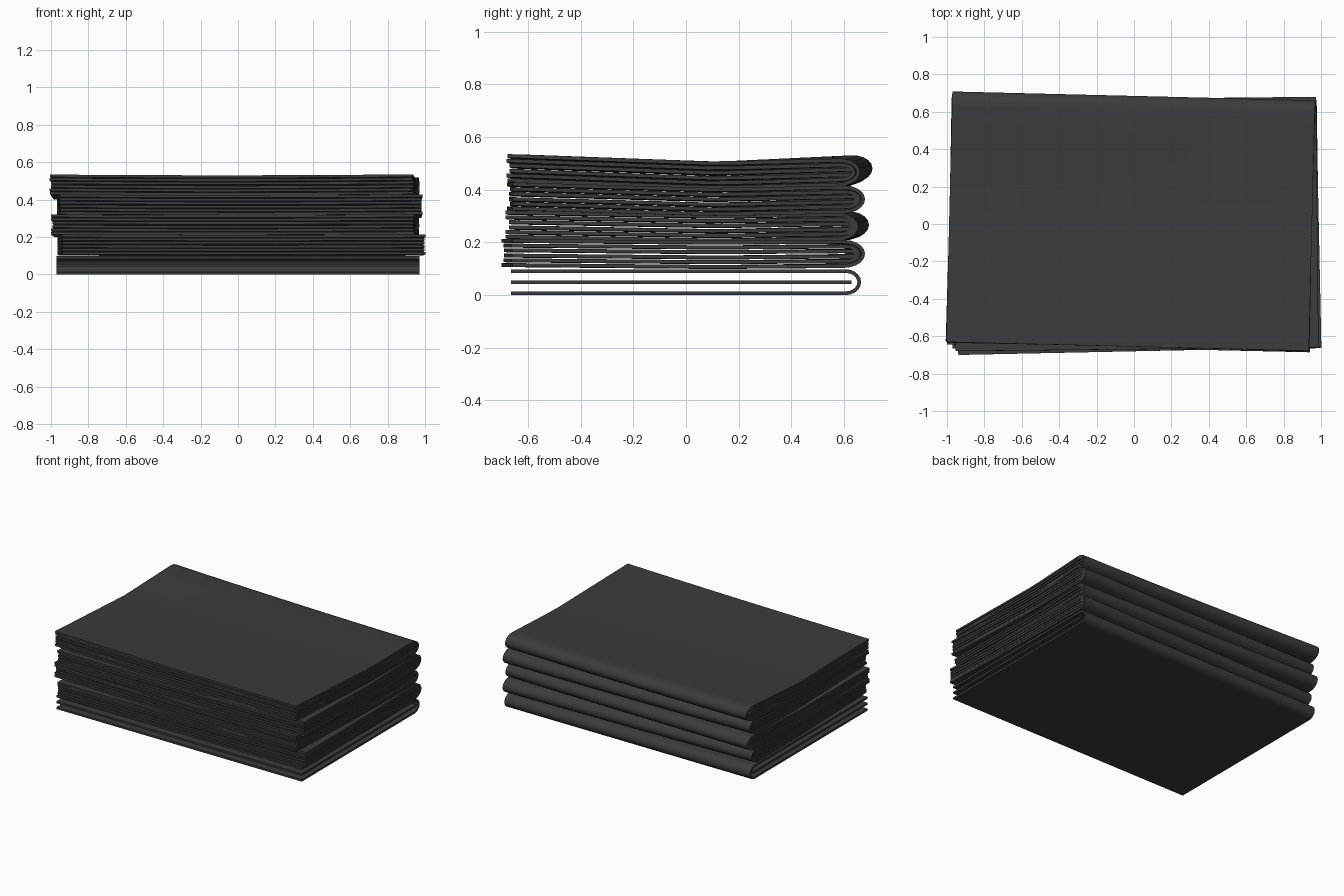
import bpy, bmesh, math, random
from mathutils import Matrix, Vector

if "Cube" in bpy.data.objects:
    bpy.data.objects.remove(bpy.data.objects["Cube"], do_unlink=True)
random.seed(4)

mat = bpy.data.materials.new("charcoal cloth")
mat.use_nodes = True
colour = (0.044, 0.044, 0.044, 1)
mat.diffuse_color = colour
mat.node_tree.nodes["Principled BSDF"].inputs["Base Color"].default_value = colour

PITCH, THICK = 0.1, 0.014
X_STEPS, Y_STEPS, ARC_STEPS = 12, 10, 10


def lift(x, y, level):
    """Sag of the stack: corners rise and the middle dips, more so higher up."""
    ends = abs(y - 0.12) / 0.6
    side = 1 - 0.3 * x if y > 0.12 else 1
    return level * (0.022 * ends * side + 0.005 * x * x - 0.004)


def fold_profile(inset, front, back, height, stretch):
    """Open U in y and z: lower leaf, rounded back fold, upper leaf."""
    low = THICK / 2 + inset
    high = height - low
    radius = (high - low) / 2
    reach = radius * stretch
    turn = back - THICK / 2 - inset * 0.7 - reach
    mid = (low + high) / 2
    ys = [front + (turn - front) * i / Y_STEPS for i in range(Y_STEPS)]
    arc = []
    for i in range(ARC_STEPS + 1):
        a = -math.pi / 2 + math.pi * i / ARC_STEPS
        arc.append((turn + reach * math.cos(a), mid + radius * math.sin(a)))
    return [(y, low) for y in ys] + arc + [(y, high) for y in reversed(ys)]


def folded_sheet(name, profile, half_x, base, yaw, shift, level):
    """One folded sheet, turned and sagged, then given thickness."""
    bm = bmesh.new()
    turn = Matrix.Rotation(math.radians(yaw), 3, "Z")
    rows = []
    for y, z in profile:
        row = []
        for i in range(X_STEPS + 1):
            x = -half_x + 2 * half_x * i / X_STEPS
            p = turn @ Vector((x, y, z + base)) + Vector((*shift, 0))
            p.z += lift(p.x, p.y, level)
            row.append(bm.verts.new(p))
        rows.append(row)
    for a, b in zip(rows, rows[1:]):
        for i in range(X_STEPS):
            bm.faces.new((a[i], b[i], b[i + 1], a[i + 1]))
    mesh = bpy.data.meshes.new(name)
    bm.to_mesh(mesh)
    bm.free()
    mesh.materials.append(mat)
    obj = bpy.data.objects.new(name, mesh)
    bpy.context.collection.objects.link(obj)
    bpy.ops.object.select_all(action="DESELECT")
    obj.select_set(True)
    bpy.context.view_layer.objects.active = obj
    solid = obj.modifiers.new("thickness", "SOLIDIFY")
    solid.thickness = THICK
    solid.offset = 0
    bpy.ops.object.modifier_apply(modifier=solid.name)
    bm = bmesh.new()
    bm.from_mesh(obj.data)
    bmesh.ops.recalc_face_normals(bm, faces=bm.faces)
    bm.to_mesh(obj.data)
    bm.free()
    bpy.ops.object.shade_smooth_by_angle(angle=math.radians(35))


# Bottom bundle: square, with a gap around its thin inner sheet
for k, inset in enumerate((0, 0.042)):
    profile = fold_profile(inset, -0.665, 0.665, 0.098, 1.2)
    folded_sheet(f"bottom_bundle_sheet_{k + 1}", profile, 0.97, 0, 0, (0, 0), 0)

# Upper bundles, each turned a little and packed close: yaw, shift
bundles = [
    (1.2, (0.018, -0.01)),
    (-1.2, (-0.015, 0.005)),
    (0.6, (0.01, 0)),
    (-1.4, (-0.018, 0.015)),
]
for n, (yaw, shift) in enumerate(bundles, 1):
    for k, inset in enumerate((0, 0.018, 0.036)):
        loose = random.uniform(0, 0.01) if k else 0
        skew = random.uniform(-0.4, 0.4) if k else 0
        profile = fold_profile(inset, -0.67 + loose, 0.67, 0.106, 1.6)
        folded_sheet(f"bundle_{n + 1}_sheet_{k + 1}", profile, 0.97 - loose / 2,
                     n * PITCH, yaw + skew, shift, n / len(bundles))
